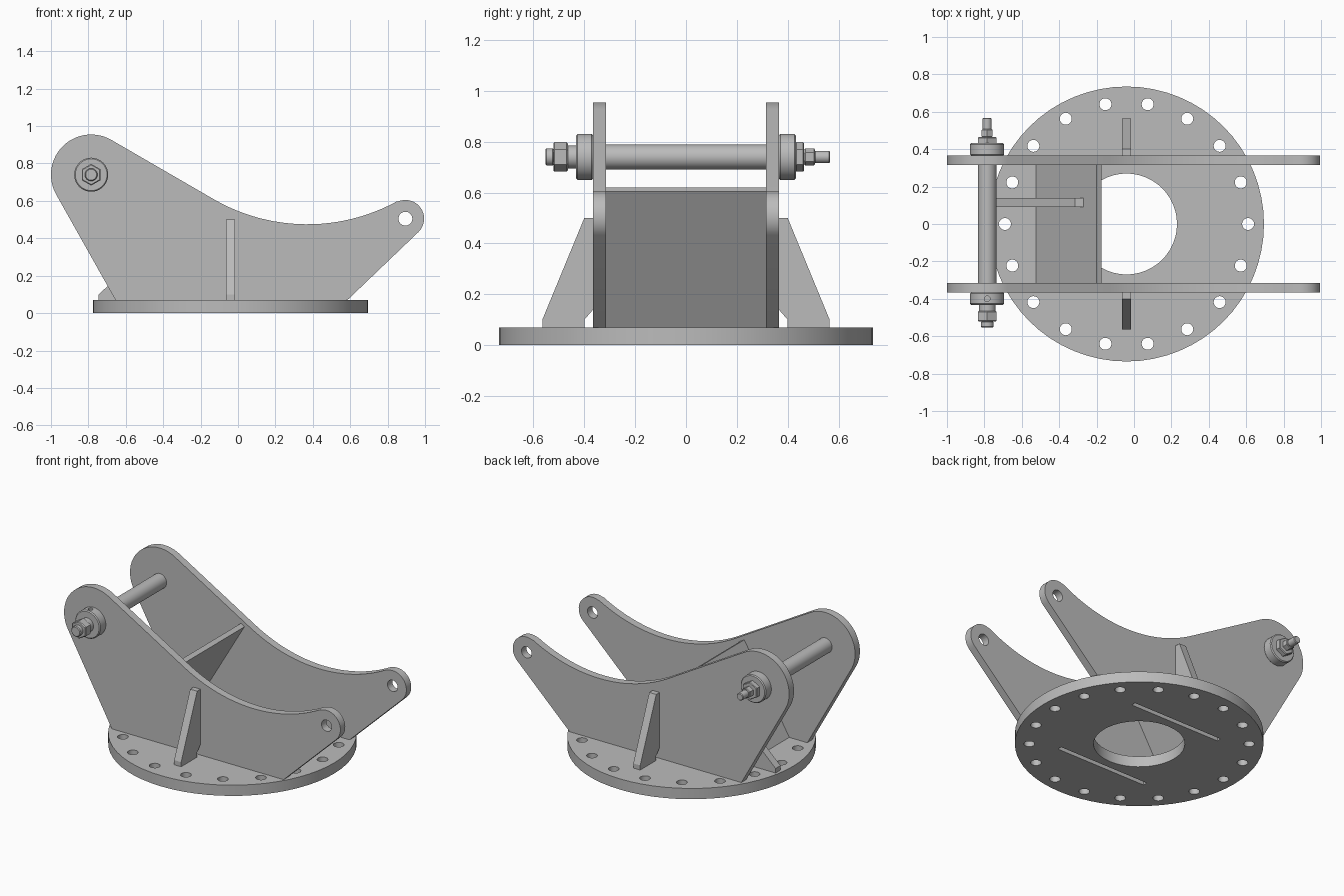
import bpy, bmesh
from math import sin, cos, pi, radians
from mathutils import Matrix, Vector

cube = bpy.data.objects.get("Cube")
if cube:
    bpy.data.objects.remove(cube, do_unlink=True)

steel = bpy.data.materials.new("steel_grey")
steel.use_nodes = True
GREY = (0.5, 0.5, 0.5, 1)
steel.diffuse_color = GREY
steel.node_tree.nodes["Principled BSDF"].inputs["Base Color"].default_value = GREY

DISC_X, DISC_R, DISC_H = -0.04, 0.735, 0.07
PIN = (-0.785, 0.74)
EYE = (0.895, 0.505)
PLATE_IN, PLATE_OUT = 0.315, 0.365


def finish(name, bm, smooth=False):
    bmesh.ops.recalc_face_normals(bm, faces=bm.faces)
    mesh = bpy.data.meshes.new(name)
    bm.to_mesh(mesh)
    bm.free()
    mesh.materials.append(steel)
    obj = bpy.data.objects.new(name, mesh)
    bpy.context.collection.objects.link(obj)
    if smooth:
        smooth_edges(obj)
    return obj


def activate(obj):
    bpy.ops.object.select_all(action='DESELECT')
    obj.select_set(True)
    bpy.context.view_layer.objects.active = obj


def smooth_edges(obj):
    activate(obj)
    bpy.ops.object.shade_smooth_by_angle(angle=radians(25))


def cut(obj, bm):
    """Subtract the solid in bm from obj."""
    cutter = finish("cutter", bm)
    cutter.hide_render = True
    activate(obj)
    mod = obj.modifiers.new("cut", 'BOOLEAN')
    mod.operation, mod.solver, mod.object = 'DIFFERENCE', 'EXACT', cutter
    bpy.ops.object.modifier_apply(modifier=mod.name)
    bpy.data.objects.remove(cutter, do_unlink=True)
    smooth_edges(obj)


def add_cyl(bm, center, r, depth, axis='Z', segs=32):
    turn = Matrix.Rotation(pi / 2, 4, 'X') if axis == 'Y' else Matrix()
    bmesh.ops.create_cone(bm, cap_ends=True, segments=segs, radius1=r, radius2=r,
                          depth=depth, matrix=Matrix.Translation(center) @ turn)


def add_box(bm, center, size):
    bmesh.ops.create_cube(bm, size=1, matrix=Matrix.Translation(center)
                          @ Matrix.Diagonal((*size, 1)))


def prism(name, points, place, lo, hi, smooth=False):
    """Extrude a 2D outline between lo and hi; place maps (u, v, w) to xyz."""
    bm = bmesh.new()
    face = bm.faces.new([bm.verts.new(place(u, v, lo)) for u, v in points])
    new = bmesh.ops.extrude_face_region(bm, geom=[face])["geom"]
    shift = Vector(place(0, 0, hi)) - Vector(place(0, 0, lo))
    bmesh.ops.translate(bm, vec=shift, verts=[v for v in new if isinstance(v, bmesh.types.BMVert)])
    return finish(name, bm, smooth)


def arc(center, r, a0, a1, n):
    angles = [radians(a0 + (a1 - a0) * i / n) for i in range(n + 1)]
    return [(center[0] + r * cos(a), center[1] + r * sin(a)) for a in angles]


def along_y(u, v, w):
    return (u, w, v)


def along_x(u, v, w):
    return (w, u, v)


# Base flange with bore, bolt circle and underside slots
bm = bmesh.new()
add_cyl(bm, (DISC_X, 0, DISC_H / 2), DISC_R, DISC_H, segs=64)
flange = finish("base_flange", bm)
bm = bmesh.new()
add_cyl(bm, (DISC_X, 0, 0), 0.27, 0.4, segs=48)
for i in range(18):
    a = 2 * pi * i / 18
    add_cyl(bm, (DISC_X + 0.65 * cos(a), 0.65 * sin(a), 0), 0.032, 0.4, segs=24)
for y in (-0.34, 0.34):
    add_box(bm, (DISC_X, y, 0), (0.66, 0.03, 0.06))
cut(flange, bm)

# Side plates: two rounded lobes joined by a concave top edge
outline = (arc(PIN, 0.215, 209.4, 60.5, 28)
           + arc((0.37, 1.475), 1.0, 240.5, 298.4, 24)
           + arc(EYE, 0.1, 118.4, -46.3, 20)[1:]
           + [(0.585, DISC_H), (-0.655, DISC_H)])
for side, name in ((-1, "right"), (1, "left")):
    plate = prism(name + "_side_plate", outline, along_y,
                  side * PLATE_IN, side * PLATE_OUT, True)
    bm = bmesh.new()
    add_cyl(bm, (EYE[0], side * 0.34, EYE[1]), 0.037, 0.2, 'Y')
    cut(plate, bm)

    # Outer gusset with a notched inner corner
    gusset = [(PLATE_OUT, 0.5), (0.4, 0.5), (0.565, 0.1), (0.565, DISC_H),
              (0.4, DISC_H), (0.4, 0.1), (PLATE_OUT, 0.14)]
    prism(name + "_gusset", [(side * y, z) for y, z in gusset], along_x, -0.065, -0.015)

# Leaning cross plate between the side plates, and the rib behind it
prism("cross_plate", [(-0.525, DISC_H), (-0.2, 0.62), (-0.174, 0.605), (-0.49, DISC_H)],
      along_y, -PLATE_IN, PLATE_IN)
prism("cross_plate_rib", [(-0.745, DISC_H), (-0.745, 0.1), (-0.315, 0.5),
                          (-0.271, 0.5), (-0.525, DISC_H)], along_y, 0.09, 0.14)


def pin_part(name, y0, y1, r, segs=32, bevel=0.0):
    bm = bmesh.new()
    add_cyl(bm, (PIN[0], (y0 + y1) / 2, PIN[1]), r, abs(y1 - y0), 'Y', segs)
    if bevel:
        rims = [e for e in bm.edges if abs(e.verts[0].co.y - e.verts[1].co.y) < 1e-4]
        bmesh.ops.bevel(bm, geom=rims, offset=bevel, segments=1, affect='EDGES')
    return finish(name, bm, True)


# Cross pin with collars, nuts and stud ends
pin_part("cross_pin", -0.33, 0.33, 0.049)
for side, name in ((-1, "right"), (1, "left")):
    collar = pin_part(name + "_collar", side * PLATE_OUT, side * 0.432, 0.091, 40, 0.006)
    if side < 0:
        bm = bmesh.new()
        add_cyl(bm, (PIN[0], -0.4, PIN[1] + 0.09), 0.015, 0.06, segs=16)
        cut(collar, bm)
pin_part("right_washer", -0.43, -0.465, 0.045)
pin_part("right_nut", -0.465, -0.522, 0.058, 6, 0.005)
pin_part("right_stud", -0.52, -0.553, 0.034, 32, 0.005)
pin_part("left_nut", 0.43, 0.465, 0.058, 6, 0.004)
pin_part("left_lock_nut", 0.465, 0.507, 0.034, 6, 0.004)
pin_part("left_stud", 0.505, 0.567, 0.024, 32, 0.004)
